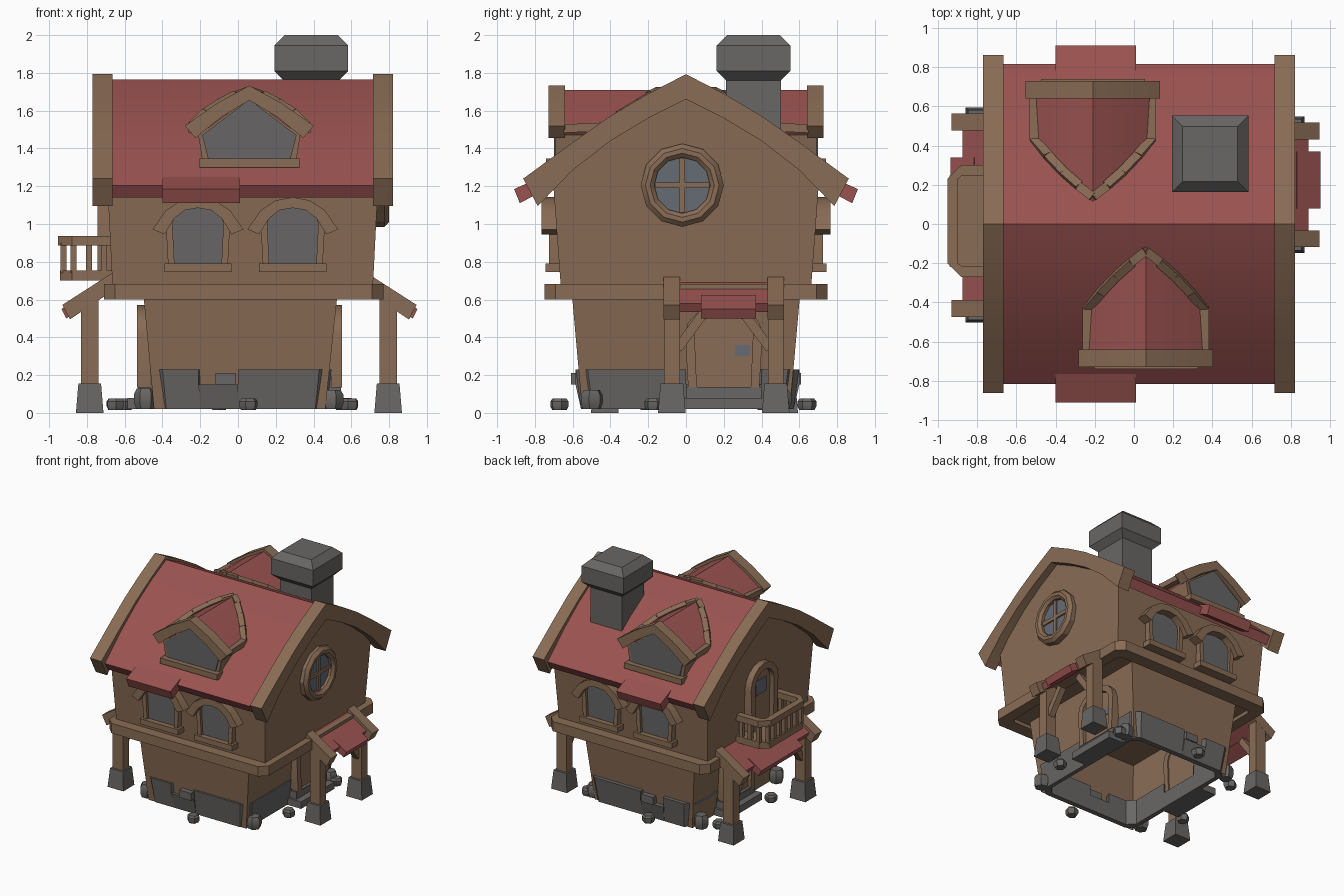
import bpy, bmesh, math, random
from mathutils import Vector

if "Cube" in bpy.data.objects:
    bpy.data.objects.remove(bpy.data.objects["Cube"])

random.seed(3)

def material(name, rgb):
    m = bpy.data.materials.new(name)
    m.diffuse_color = (*rgb, 1)
    m.use_nodes = True
    m.node_tree.nodes["Principled BSDF"].inputs["Base Color"].default_value = m.diffuse_color
    return m

WOOD = material("wood brown", (0.25, 0.15, 0.09))
RED = material("roof red", (0.32, 0.085, 0.08))
STONE = material("stone grey", (0.14, 0.135, 0.13))
GLASS = material("window grey", (0.135, 0.13, 0.13))
BLUE = material("pane blue grey", (0.13, 0.15, 0.175))

# ---------- helpers ----------
def loft(name, rings, mat, loop=False, cap=True):
    bm = bmesh.new()
    R = [[bm.verts.new(p) for p in r] for r in rings]
    n = len(R[0])
    for a, b in zip(R, R[1:] + ([R[0]] if loop else [])):
        for i in range(n):
            bm.faces.new((a[i], a[(i + 1) % n], b[(i + 1) % n], b[i]))
    if cap and not loop:
        bm.faces.new(R[0])
        bm.faces.new(R[-1])
    bmesh.ops.remove_doubles(bm, verts=bm.verts, dist=1e-5)
    bmesh.ops.recalc_face_normals(bm, faces=bm.faces)
    me = bpy.data.meshes.new(name)
    bm.to_mesh(me)
    bm.free()
    me.materials.append(mat)
    ob = bpy.data.objects.new(name, me)
    bpy.context.collection.objects.link(ob)
    return ob

def at(pts, axis, w):
    return [{'x': (w, u, v), 'y': (u, w, v), 'z': (u, v, w)}[axis] for u, v in pts]

def prism(name, pts, axis, a, b, mat):
    return loft(name, [at(pts, axis, a), at(pts, axis, b)], mat)

def frame(name, outer, inner, axis, a, b, mat):
    return loft(name, [at(outer, axis, a), at(outer, axis, b), at(inner, axis, b), at(inner, axis, a)], mat, loop=True)

def rect(x0, x1, y0, y1, c=0):
    if not c:
        return [(x0, y0), (x1, y0), (x1, y1), (x0, y1)]
    return [(x0 + c, y0), (x1 - c, y0), (x1, y0 + c), (x1, y1 - c), (x1 - c, y1), (x0 + c, y1), (x0, y1 - c), (x0, y0 + c)]

def box(name, x0, x1, y0, y1, z0, z1, mat):
    return prism(name, rect(x0, x1, y0, y1), 'z', z0, z1, mat)

def beam(name, p, q, w, mat):
    p, q = Vector(p), Vector(q)
    d = (q - p).normalized()
    s = d.cross(Vector((1, 0, 0)) if abs(d.x) < 0.7 else Vector((0, 0, 1))).normalized() * w / 2
    t = d.cross(s)
    return loft(name, [[c + s + t, c - s + t, c - s - t, c + s - t] for c in (p, q)], mat)

def arch(c, half, z0, zs, rise, n=8):
    mid = [(c - half * math.cos(math.pi * i / n), zs + rise * math.sin(math.pi * i / n)) for i in range(n + 1)]
    return [(c - half * 0.92, z0)] + mid + [(c + half * 0.92, z0)]

def both(half):  # mirror a ridge-to-eave profile into a full one
    return [(-u, v) for u, v in half[:0:-1]] + half

def flip(pts, side):  # mirror x for the left side of the house
    return [(x if side > 0 else 0.015 - x, v) for x, v in pts]

# ---------- main roof ----------
TOP = [(0, 1.765), (0.2, 1.668), (0.4, 1.545), (0.6, 1.395), (0.815, 1.205)]
UNDER = [(0, 1.70), (0.2, 1.60), (0.4, 1.48), (0.58, 1.335), (0.775, 1.14)]
prism("main_roof", both(TOP) + both(UNDER)[::-1], 'x', -0.68, 0.72, RED)
BO = [(0, 1.793), (0.2, 1.69), (0.4, 1.572), (0.6, 1.432), (0.862, 1.24)]
BI = [(0, 1.66), (0.2, 1.56), (0.4, 1.44), (0.6, 1.285), (0.785, 1.095)]
for n, x in (("left", -0.77), ("right", 0.715)):
    prism(n + "_barge_board", both(BO) + both(BI)[::-1], 'x', x, x + 0.105, WOOD)
for s in (-1, 1):
    tab = [(0.74, 1.26), (0.91, 1.185), (0.88, 1.11), (0.73, 1.19)]
    prism("roof_tab", [(s * y, z) for y, z in tab], 'x', -0.4, 0.01, RED)

# ---------- walls ----------
gable = [(-0.66, 0.63), (0.66, 0.63)] + [(y, z) for y, z in ((0.705, 1.24), (0.4, 1.5), (0.2, 1.62), (0, 1.72), (-0.2, 1.62), (-0.4, 1.5), (-0.705, 1.24))]
loft("upper_walls", [[(0.025 + s * (0.69 + 0.05 * (z - 0.68)), y, z) for y, z in gable] for s in (-1, 1)], WOOD)
loft("lower_walls", [at(rect(-0.445, 0.462, -0.55, 0.55), 'z', 0.02), at(rect(-0.502, 0.528, -0.605, 0.605), 'z', 0.64)], WOOD, cap=False)
frame("ledge", rect(-0.71, 0.77, -0.75, 0.75, 0.06), rect(-0.62, 0.68, -0.64, 0.64, 0.03), 'z', 0.6, 0.682, WOOD)

# ---------- stone foundation with notches ----------
H, L = 0.23, 0.15
path = [(-0.4, -0.585, H), (-0.21, -0.585, H), (-0.21, -0.585, L), (0, -0.585, L), (0, -0.585, H), (0.43, -0.585, H),
        (0.495, -0.52, H), (0.495, 0, H), (0.495, 0, L), (0.495, 0.4, L), (0.495, 0.4, H), (0.495, 0.54, H)]
path += [(x, -y + 0.015, z) for x, y, z in path[5::-1]]
path += [(-0.465, y, z) for y, z in ((0.54, H), (0.25, H), (0.25, L), (-0.15, L), (-0.15, H), (-0.52, H))]
def shrink(k, z=None):
    return [(0.015 + (x - 0.015) * k, y * k, h if z is None else z) for x, y, h in path]
loft("foundation", [shrink(0.95, 0.02), shrink(1), shrink(0.88), shrink(0.88, 0.02)], STONE, loop=True)

def stone(x, y, z, w, h):
    a = random.random()
    def ring(k, zz):
        return [(x + k * w * math.cos(a + i * math.pi / 3), y + k * w * math.sin(a + i * math.pi / 3), zz) for i in range(6)]
    loft("loose_stone", [ring(0.8, z), ring(1, z + h * 0.3), ring(1, z + h * 0.75), ring(0.75, z + h)], STONE)
for x, y in ((0.055, -0.67), (-0.1, 0.64), (0.59, -0.17), (-0.65, -0.2), (-0.6, 0.42), (0.56, 0.5)):
    stone(x, y, 0.015, 0.05, 0.062)
for s in (-1, 1):
    box("notch_stone", -0.12, -0.01, s * 0.57 - 0.04, s * 0.57 + 0.04, 0.15, 0.212, STONE)
    stone(-0.49, s * 0.5, 0.02, 0.06, 0.11)
    stone(0.5, s * 0.5, 0.02, 0.06, 0.1)

# ---------- chimney ----------
def sq(h, z):
    return at(rect(0.388 - h, 0.388 + h, 0.357 - h, 0.357 + h), 'z', z)
loft("chimney", [sq(0.145, 1.3), sq(0.145, 1.76), sq(0.195, 1.81), sq(0.195, 1.945), sq(0.14, 2.0)], STONE)

# ---------- dormers ----------
def roof_y(z):
    for (y0, z0), (y1, z1) in zip(TOP, TOP[1:]):
        if z >= z1:
            return y0 + (z0 - z) / (z0 - z1) * (y1 - y0)
    return 0.8

for s, cx in ((-1, 0.06), (1, -0.21)):
    def sh(pts):
        return [(cx + u, v) for u, v in pts]
    fo, fi = [(0, 1.733), (0.17, 1.64), (0.342, 1.52)], [(0, 1.655), (0.15, 1.565), (0.285, 1.455)]
    prism("dormer_fascia", sh(both(fo) + both(fi)[::-1]), 'y', s * 0.64, s * 0.728, WOOD)
    red = [(0, 1.71), (0.16, 1.62), (0.30, 1.52), (0.26, 1.47)]
    prism("dormer_roof", sh(both(red)), 'y', s * 0.1, s * 0.65, RED)
    prism("dormer_wall", sh(both([(0, 1.67), (0.27, 1.47), (0.24, 1.28)])), 'y', s * 0.35, s * 0.69, WOOD)
    prism("dormer_glass", sh(both([(0, 1.66), (0.25, 1.47), (0.217, 1.34)])), 'y', s * 0.69, s * 0.698, GLASS)
    box("dormer_sill", cx - 0.265, cx + 0.265, s * 0.66, s * 0.74, 1.30, 1.347, WOOD)
    # trim along the line where the dormer meets the roof
    line = [(0.3, 0.65, 1.505), (0.3, roof_y(1.525), 1.515)]
    line += [(u, roof_y(z), z + 0.005) for u, z in ((0.23, 1.578), (0.15, 1.63), (0.07, 1.672), (0, 1.698))]
    for m in (-1, 1):
        pts = [(cx + m * u, s * y, z) for u, y, z in line]
        for p, q in zip(pts, pts[1:]):
            beam("dormer_trim", p, q, 0.045, WOOD)

# ---------- front and back windows ----------
for s in (-1, 1):
    for cx in (-0.212, 0.29):
        glass = arch(cx, 0.135, 0.785, 1.0, 0.09)
        frame("window_frame", arch(cx, 0.17, 0.75, 1.0, 0.125), glass, 'y', s * 0.65, s * 0.725, WOOD)
        prism("window_glass", glass, 'y', s * 0.695, s * 0.702, GLASS)
        box("window_sill", cx - 0.178, cx + 0.178, s * 0.65, s * 0.745, 0.745, 0.79, WOOD)
        hood = both([(0, 1.142), (0.09, 1.125), (0.17, 1.072), (0.24, 0.972)])
        under = both([(0, 1.085), (0.07, 1.073), (0.125, 1.03), (0.178, 0.945)])
        prism("window_hood", [(cx + u, v) for u, v in hood + under[::-1]], 'y', s * 0.66, s * 0.765, WOOD)

# ---------- round gable window ----------
def circle(r):
    return [(-0.02 + r * math.cos(math.tau * i / 12), 1.205 + r * math.sin(math.tau * i / 12)) for i in range(12)]
loft("round_window_frame", [at(circle(r), 'x', x) for r, x in ((0.22, 0.7), (0.22, 0.775), (0.195, 0.8), (0.17, 0.8), (0.148, 0.78), (0.148, 0.7))], WOOD, loop=True)
prism("round_window_glass", circle(0.15), 'x', 0.75, 0.758, BLUE)
box("round_window_upright", 0.755, 0.77, -0.035, -0.005, 1.06, 1.35, WOOD)
box("round_window_crossbar", 0.755, 0.77, -0.165, 0.125, 1.19, 1.22, WOOD)

# ---------- porches, ground doors and steps on both ends ----------
for side, c, half, t0, t1 in ((1, 0.2, 0.275, 0.08, 0.37), (-1, 0.045, 0.475, -0.22, 0.34)):
    def X(x):
        return x if side > 0 else 0.015 - x
    prism("porch_roof", flip([(0.66, 0.725), (0.89, 0.58), (0.865, 0.535), (0.66, 0.665)], side), 'y', c - half, c + half, RED)
    prism("porch_roof_tab", flip([(0.83, 0.625), (0.95, 0.55), (0.925, 0.5), (0.82, 0.56)], side), 'y', t0, t1, RED)
    for m in (-1, 1):
        y = c + m * half
        prism("porch_rafter", flip([(0.68, 0.742), (0.945, 0.572), (0.905, 0.495), (0.68, 0.645)], side), 'y', y - 0.043, y + 0.043, WOOD)
        px = 0.795 if side > 0 else -0.785
        box("porch_post", px - 0.047, px + 0.047, y - 0.042, y + 0.042, 0.12, 0.61, WOOD)
        loft("post_base", [at(rect(px - h, px + h, y - h, y + h), 'z', z) for h, z in ((0.073, 0), (0.06, 0.155))], STONE)
        beam("porch_brace", (px, y - m * 0.03, 0.34), (px, y - m * 0.17, 0.53), 0.05, WOOD)
    door = arch(c, 0.155, 0.135, 0.42, 0.1)
    frame("door_frame", arch(c, 0.205, 0.135, 0.42, 0.15), door, 'x', X(0.44), X(0.55), WOOD)
    prism("ground_door", door, 'x', X(0.45), X(0.522), WOOD)
    box("door_pane", X(0.52), X(0.528), c + 0.06, c + 0.14, 0.30, 0.36, BLUE)
    box("lower_step", X(0.45), X(0.6), c - 0.22, c + 0.22, 0.02, 0.078, STONE)
    box("upper_step", X(0.45), X(0.545), c - 0.2, c + 0.2, 0.078, 0.137, STONE)

# ---------- balcony and its door ----------
def balcony(d):
    return [(-0.66, -0.27 + d), (-0.88, -0.27 + d), (-0.952 + d, -0.2), (-0.952 + d, 0.23), (-0.88, 0.3 - d), (-0.66, 0.3 - d)]
prism("balcony_floor", balcony(0.01), 'z', 0.70, 0.755, WOOD)
prism("balcony_rail", balcony(0) + balcony(0.055)[::-1], 'z', 0.885, 0.937, WOOD)
posts = [(-0.925, -0.2 + 0.0717 * i) for i in range(7)] + [(x, y) for x in (-0.87, -0.79, -0.71) for y in (-0.243, 0.273)]
for x, y in posts:
    box("baluster", x - 0.016, x + 0.016, y - 0.016, y + 0.016, 0.74, 0.9, WOOD)
bd = arch(0.02, 0.125, 0.75, 1.11, 0.12)
frame("balcony_door_frame", arch(0.02, 0.18, 0.75, 1.11, 0.175), bd, 'x', -0.65, -0.745, WOOD)
prism("balcony_door", bd, 'x', -0.65, -0.705, WOOD)
box("balcony_door_pane", -0.712, -0.705, -0.05, 0.09, 1.02, 1.14, BLUE)

# soften curved parts, keep edges sharp
bpy.ops.object.select_all(action='SELECT')
bpy.context.view_layer.objects.active = bpy.context.collection.objects[0]
bpy.ops.object.shade_smooth_by_angle(angle=math.radians(28))
